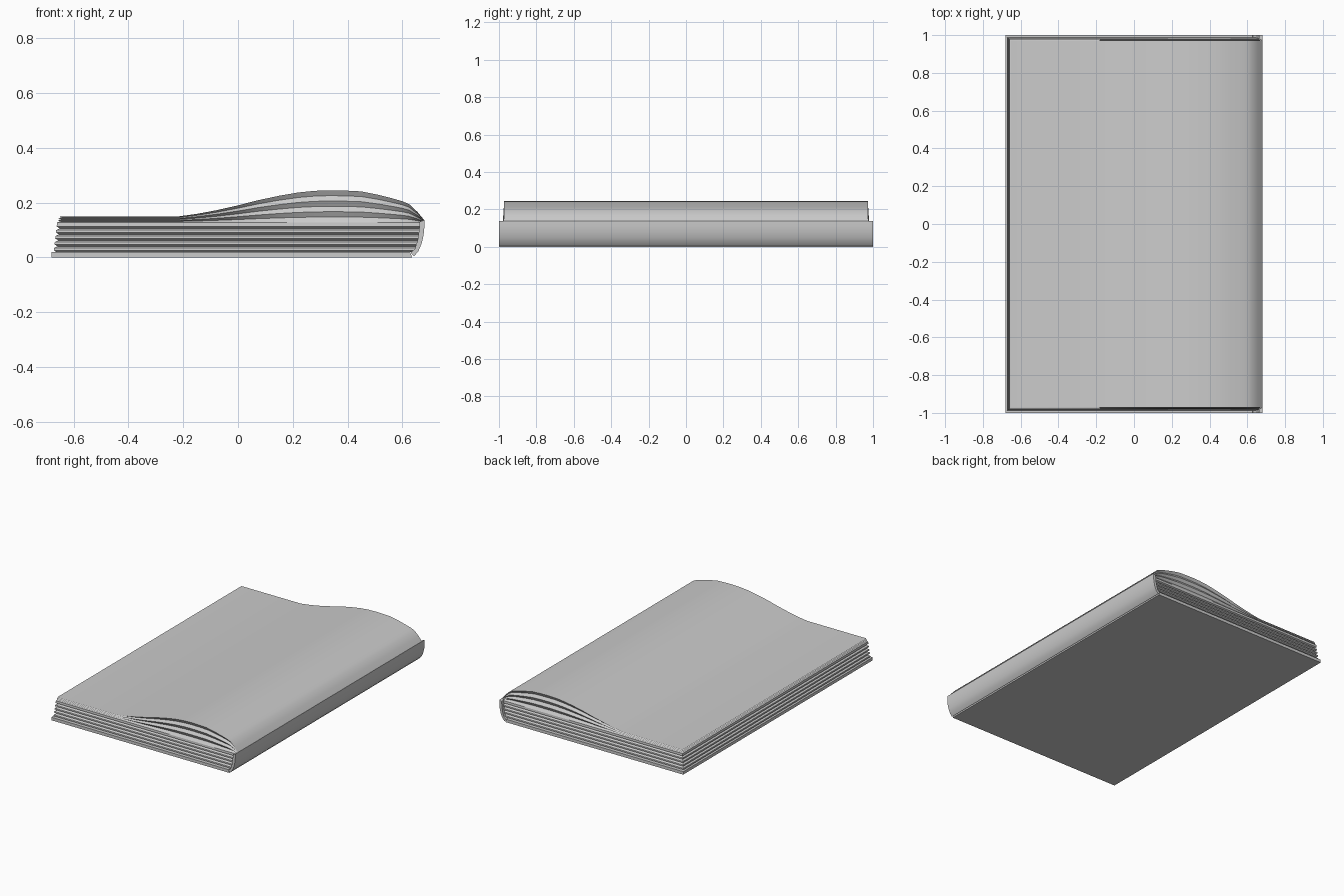
import bpy
import bmesh
from math import radians

cube = bpy.data.objects.get("Cube")
if cube:
    bpy.data.objects.remove(cube, do_unlink=True)

GREY = (0.6, 0.6, 0.6, 1)
mat = bpy.data.materials.new("plain grey")
mat.use_nodes = True
mat.diffuse_color = GREY
mat.node_tree.nodes["Principled BSDF"].inputs["Base Color"].default_value = GREY


def finish(name, bm, angle=25):
    bmesh.ops.recalc_face_normals(bm, faces=bm.faces)
    mesh = bpy.data.meshes.new(name)
    bm.to_mesh(mesh)
    bm.free()
    mesh.materials.append(mat)
    obj = bpy.data.objects.new(name, mesh)
    bpy.context.collection.objects.link(obj)
    bpy.ops.object.select_all(action="DESELECT")
    obj.select_set(True)
    bpy.context.view_layer.objects.active = obj
    bpy.ops.object.shade_smooth_by_angle(angle=radians(angle))


def extrude_profile(name, profile, half):
    """Sweep an x-z outline along y."""
    bm = bmesh.new()
    ends = [[bm.verts.new((x, y, z)) for x, z in profile] for y in (-half, half)]
    for ring in ends:
        bm.faces.new(ring)
    n = len(profile)
    for i in range(n):
        j = (i + 1) % n
        bm.faces.new((ends[0][i], ends[0][j], ends[1][j], ends[1][i]))
    finish(name, bm)


def page_stack(name, levels):
    """Loft sheets; each level is (list of x-z points, half depth)."""
    bm = bmesh.new()
    rows = [[[bm.verts.new((x, y, z)) for x, z in pts] for y in (-half, half)]
            for pts, half in levels]
    last = len(levels[0][0]) - 1
    for low, high in zip(rows, rows[1:]):
        for side in (0, 1):
            a, b = low[side], high[side]
            for i in range(last):
                bm.faces.new((a[i], a[i + 1], b[i + 1], b[i]))
        for i in (0, last):
            bm.faces.new((low[0][i], low[1][i], high[1][i], high[0][i]))
    for front, back in (rows[0], rows[-1]):
        for i in range(last):
            bm.faces.new((front[i], front[i + 1], back[i + 1], back[i]))
    finish(name, bm)


# Back cover and rounded spine
extrude_profile("back_cover", [(-0.68, 0), (0.635, 0), (0.628, 0.02), (-0.68, 0.02)], 1)
extrude_profile("spine", [
    (0.63, 0.018), (0.642, 0.004), (0.658, 0.022), (0.67, 0.05), (0.677, 0.08),
    (0.68, 0.11), (0.68, 0.137), (0.663, 0.13), (0.661, 0.1), (0.655, 0.06),
    (0.645, 0.03)], 1)

# Flat lower pages: upright bundles separated by V-shaped grooves
levels = []
BUNDLES = 5
LOW, HIGH = 0.019, 0.128
step = (HIGH - LOW) / BUNDLES
for k in range(BUNDLES):
    for part, inset in ((0, 0.012), (0.3, 0), (0.7, 0)):
        z = LOW + step * (k + part)
        t = (z - LOW) / (HIGH - LOW)
        left = -0.673 + 0.013 * t + inset
        right = 0.64 + 0.022 * min(1, t * 2)
        levels.append(([(left, z), (right, z)], 0.987 - 0.007 * t - inset))
levels.append(([(-0.66, HIGH), (0.662, HIGH)], 0.98))
page_stack("lower_pages", levels)

# Arched upper pages fanning out towards the spine
crest = [(-0.655, 0.15), (-0.215, 0.15), (-0.15, 0.159), (-0.08, 0.172), (0, 0.19),
         (0.07, 0.208), (0.15, 0.225), (0.22, 0.237), (0.28, 0.243), (0.335, 0.245),
         (0.39, 0.244), (0.45, 0.241), (0.51, 0.229), (0.565, 0.215), (0.6, 0.205),
         (0.625, 0.194), (0.655, 0.166), (0.679, 0.137)]
levels = []
FOLDS = 6
for k in range(FOLDS + 1):
    t = k / FOLDS
    inset = 0.012 if k % 2 else 0
    pts = [(x, HIGH + (z - HIGH) * t) for x, z in crest]
    pts[0] = (-0.66 + 0.005 * t + inset, pts[0][1])
    levels.append((pts, 0.98 - 0.008 * t - inset))
page_stack("arched_pages", levels)
